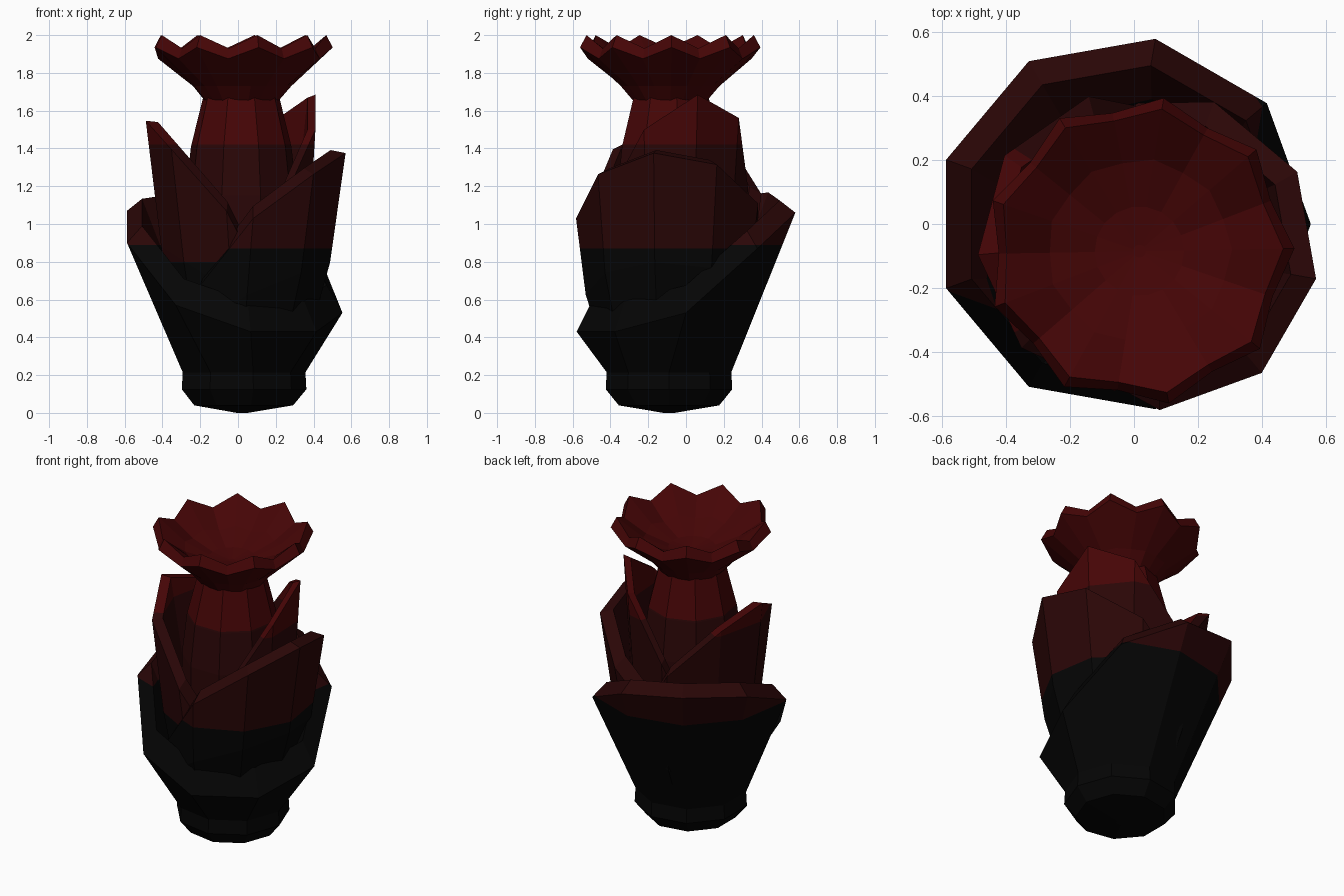
import bpy, bmesh
from math import cos, sin, radians
from mathutils import Vector

cube = bpy.data.objects.get("Cube")
if cube:
    bpy.data.objects.remove(cube)

SIDES = 9
BASE = Vector((0.022, -0.09))


def material(name, rgb):
    m = bpy.data.materials.new(name)
    m.use_nodes = True
    m.diffuse_color = (*rgb, 1)
    m.node_tree.nodes["Principled BSDF"].inputs["Base Color"].default_value = (*rgb, 1)
    return m


BANDS = [material("charcoal", (0.0014, 0.0014, 0.0014)),
         material("dark_maroon", (0.023, 0.0018, 0.002)),
         material("deep_red", (0.06, 0.0015, 0.0018))]


def ring(centre, radii, heights, start=0, sides=SIDES):
    """Ring of points; radii and heights are repeated around it."""
    points = []
    for i in range(sides):
        a = radians(start + 360 * i / sides)
        r, z = radii[i % len(radii)], heights[i % len(heights)]
        points.append(Vector((centre[0] + r * cos(a), centre[1] + r * sin(a), z)))
    return points


def loft(name, rings, low_band, high_band=1.42):
    """Skin the rings, cap both ends, and colour by height."""
    bm = bmesh.new()
    loops = [[bm.verts.new(p) for p in r] for r in rings]
    for a, b in zip(loops, loops[1:]):
        n = len(a)
        for i in range(n):
            j = (i + 1) % n
            bm.faces.new((a[i], a[j], b[j], b[i]))
    for loop in (loops[0], loops[-1]):
        bm.faces.new(loop)
    bmesh.ops.recalc_face_normals(bm, faces=bm.faces)
    for z in (low_band, high_band):
        bmesh.ops.bisect_plane(bm, geom=bm.verts[:] + bm.edges[:] + bm.faces[:],
                               plane_co=(0, 0, z), plane_no=(0, 0, 1))
    for f in bm.faces:
        z = f.calc_center_median().z
        f.material_index = (z > low_band) + (z > high_band)
    mesh = bpy.data.meshes.new(name)
    bm.to_mesh(mesh)
    bm.free()
    for m in BANDS:
        mesh.materials.append(m)
    bpy.context.collection.objects.link(bpy.data.objects.new(name, mesh))


def add_lip(rim, centre, thick):
    """Inner edge of a rim, standing steeper where the rim is low."""
    lip = []
    for p in rim:
        inward = Vector((centre[0] - p.x, centre[1] - p.y, 0)).normalized()
        rise = 1.9 - 1.8 * (p.z - 0.43)
        lip.append(p + inward * thick + Vector((0, 0, rise * thick)))
    return lip


def inner_cup(name, centre, radius, start, plane, low_band, thick, bulge):
    """Bulging cup with a slanted rim that tucks in and droops on its low side."""
    a, b, c = plane
    heights = [a + b * p.x + c * p.y for p in ring(centre, [radius], [0], start)]
    heights = [max(0.42, z - 0.7 * max(0, 0.95 - z)) for z in heights]
    radii = [0.3 + (radius - 0.3) * min(1, max(0, (z - 0.3) / 0.5)) for z in heights]
    rim = ring(centre, radii, heights, start)
    foot = ring(BASE, [0.31], [0.22], start)
    middle = [(p + q) / 2 for p, q in zip(foot, rim)]
    for p in middle:
        p += Vector((p.x - centre[0], p.y - centre[1], 0)).normalized() * bulge
    loft(name, [foot, middle, rim, add_lip(rim, centre, thick),
                ring(BASE, [0.22], [0.3], start)], low_band)


# Outer cup with a rounded foot, high at the back and low at the front
centre = (-0.035, 0.0)
rim = ring(centre, [0.588], [0.53, 0.87, 1.06, 1.11, 1.07, 0.9, 0.57, 0.43, 0.43])
foot = [ring(BASE, [r], [z]) for r, z in
        ((0.03, 0.0), (0.27, 0.04), (0.34, 0.125), (0.335, 0.215))]
loft("outer_leaf_cup", foot + [rim, add_lip(rim, centre, 0.085),
                               ring(BASE, [0.22], [0.3])], 0.89)

# Nested cups, each slanting a different way
inner_cup("left_leaf_cup", (0.08, -0.085), 0.497, -10, (0.94, 0.75, -0.05), 0.87, 0.08, 0.04)
inner_cup("right_leaf_cup", (-0.02, -0.055), 0.47, 25, (1.0, -1.12, 0.0), 0.8, 0.065, 0.02)
inner_cup("back_leaf_cup", (0.02, -0.08), 0.415, 20, (1.05, 1.45, 0.65), 0.86, 0.045, 0.01)

# Central bulb narrowing to the neck
axis = (0.017, -0.085)
loft("bulb", [ring(axis, [r], [z], 10) for r, z in
              ((0.22, 0.3), (0.3, 0.8), (0.3, 1.15), (0.27, 1.41), (0.205, 1.67))], 0.86)


# Flared flower head with a zigzag rim of pointed petals
def petal_ring(tip_r, dip_r, tip_z, dip_z):
    return ring(axis, [tip_r, dip_r], [tip_z, dip_z], 1, 2 * SIDES)


loft("flower_head", [
    petal_ring(0.2, 0.195, 1.655, 1.655),
    petal_ring(0.265, 0.255, 1.73, 1.73),
    petal_ring(0.485, 0.44, 1.935, 1.875),
    petal_ring(0.45, 0.415, 2.0, 1.93),
    petal_ring(0.29, 0.28, 1.86, 1.84),
    petal_ring(0.14, 0.14, 1.79, 1.79),
    petal_ring(0.02, 0.02, 1.77, 1.77)], 0.86)
